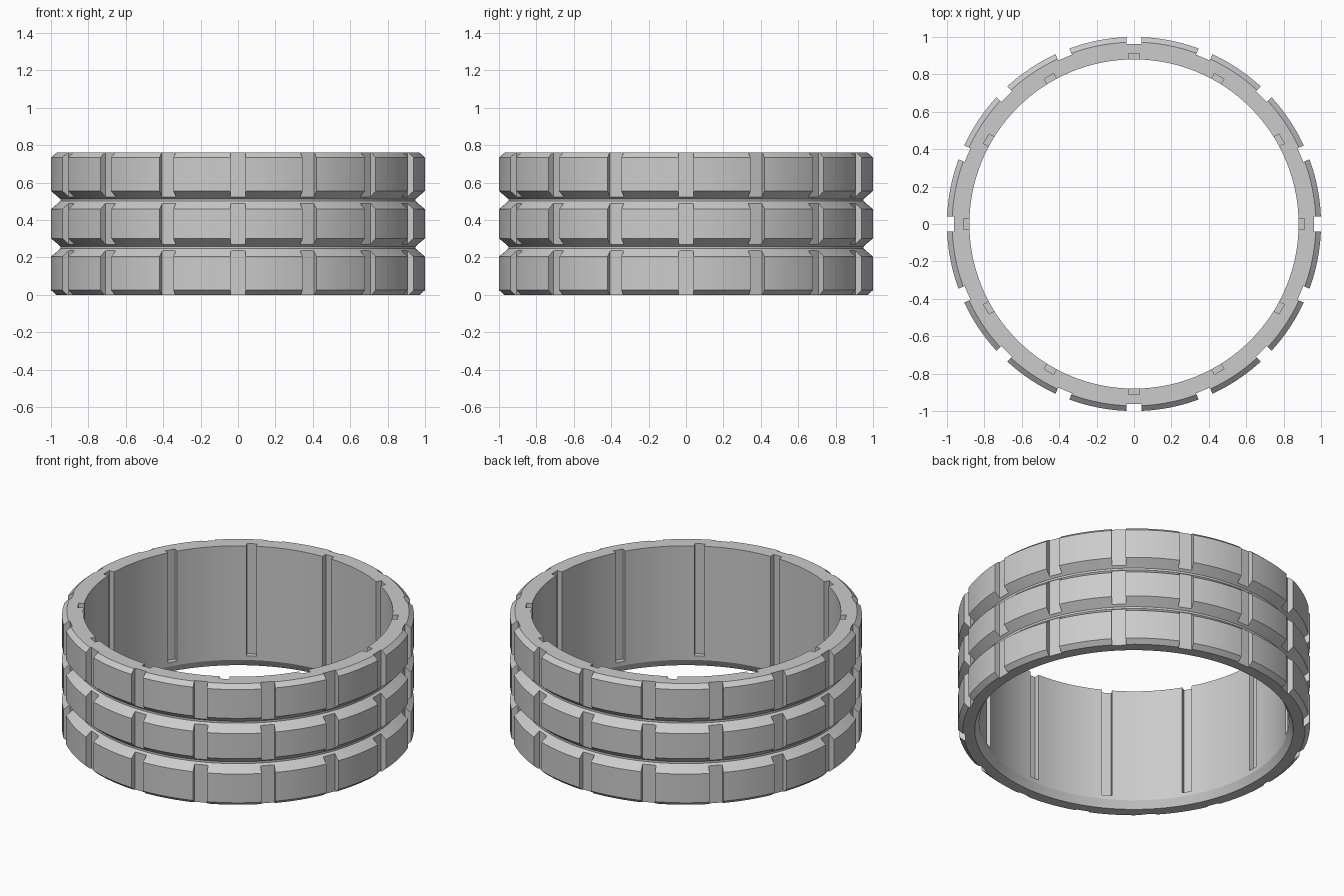
import bpy, bmesh, math
from mathutils import Matrix, Vector

cube = bpy.data.objects.get("Cube")
if cube:
    bpy.data.objects.remove(cube, do_unlink=True)

HEIGHT = 0.76
INNER, OUTER, GROOVE = 0.88, 1.0, 0.95
SEGMENTS = 192

# Plain grey for the whole ring
grey = bpy.data.materials.new("plain_grey")
grey.use_nodes = True
colour = (0.6, 0.6, 0.6, 1)
grey.diffuse_color = colour
grey.node_tree.nodes["Principled BSDF"].inputs["Base Color"].default_value = colour


def add_object(name, bm):
    bmesh.ops.recalc_face_normals(bm, faces=bm.faces)
    mesh = bpy.data.meshes.new(name)
    bm.to_mesh(mesh)
    bm.free()
    obj = bpy.data.objects.new(name, mesh)
    bpy.context.collection.objects.link(obj)
    obj.data.materials.append(grey)
    return obj


def lathe(name, profile):
    """Turn a closed (radius, height) profile around the z axis."""
    bm = bmesh.new()
    rings = []
    for i in range(SEGMENTS):
        turn = Matrix.Rotation(math.tau * i / SEGMENTS, 3, "Z")
        rings.append([bm.verts.new(turn @ Vector((r, 0, z))) for r, z in profile])
    for i, ring in enumerate(rings):
        following = rings[(i + 1) % SEGMENTS]
        for j in range(len(profile)):
            k = (j + 1) % len(profile)
            bm.faces.new((ring[j], following[j], following[k], ring[k]))
    return add_object(name, bm)


def radial_boxes(name, count, r0, r1, width, z0, z1):
    """Boxes repeated around the z axis, used as cutters."""
    bm = bmesh.new()
    for i in range(count):
        place = (Matrix.Rotation(math.tau * i / count, 4, "Z")
                 @ Matrix.Translation(((r0 + r1) / 2, 0, (z0 + z1) / 2))
                 @ Matrix.Diagonal((r1 - r0, width, z1 - z0, 1)))
        bmesh.ops.create_cube(bm, size=1, matrix=place)
    obj = add_object(name, bm)
    obj.hide_render = True
    return obj


# Ring profile: chamfered bottom, two V grooves, chamfered top
profile = [(0.905, 0), (0.972, 0), (OUTER, 0.025)]
for z in (HEIGHT / 3, HEIGHT * 2 / 3):
    profile += [(OUTER, z - 0.048), (GROOVE, z - 0.006),
                (GROOVE, z + 0.006), (OUTER, z + 0.048)]
profile += [(OUTER, HEIGHT - 0.025), (0.972, HEIGHT),
            (INNER, HEIGHT), (INNER, 0.045)]
ring = lathe("ring_body", profile)

# Outer slots run the full height; inner keyways stop above the bottom rim
cutters = [
    radial_boxes("outer_slot_cutter", 16, 0.963, 1.1, 0.08, -0.1, HEIGHT + 0.1),
    radial_boxes("inner_keyway_cutter", 12, 0.8, 0.912, 0.058, 0.07, HEIGHT + 0.1),
]
bpy.ops.object.select_all(action="DESELECT")
ring.select_set(True)
bpy.context.view_layer.objects.active = ring
for cutter in cutters:
    cut = ring.modifiers.new(cutter.name, "BOOLEAN")
    cut.operation = "DIFFERENCE"
    cut.solver = "EXACT"
    cut.object = cutter
    bpy.ops.object.modifier_apply(modifier=cut.name)
    bpy.data.objects.remove(cutter, do_unlink=True)

bpy.ops.object.shade_smooth_by_angle(angle=math.radians(20))
